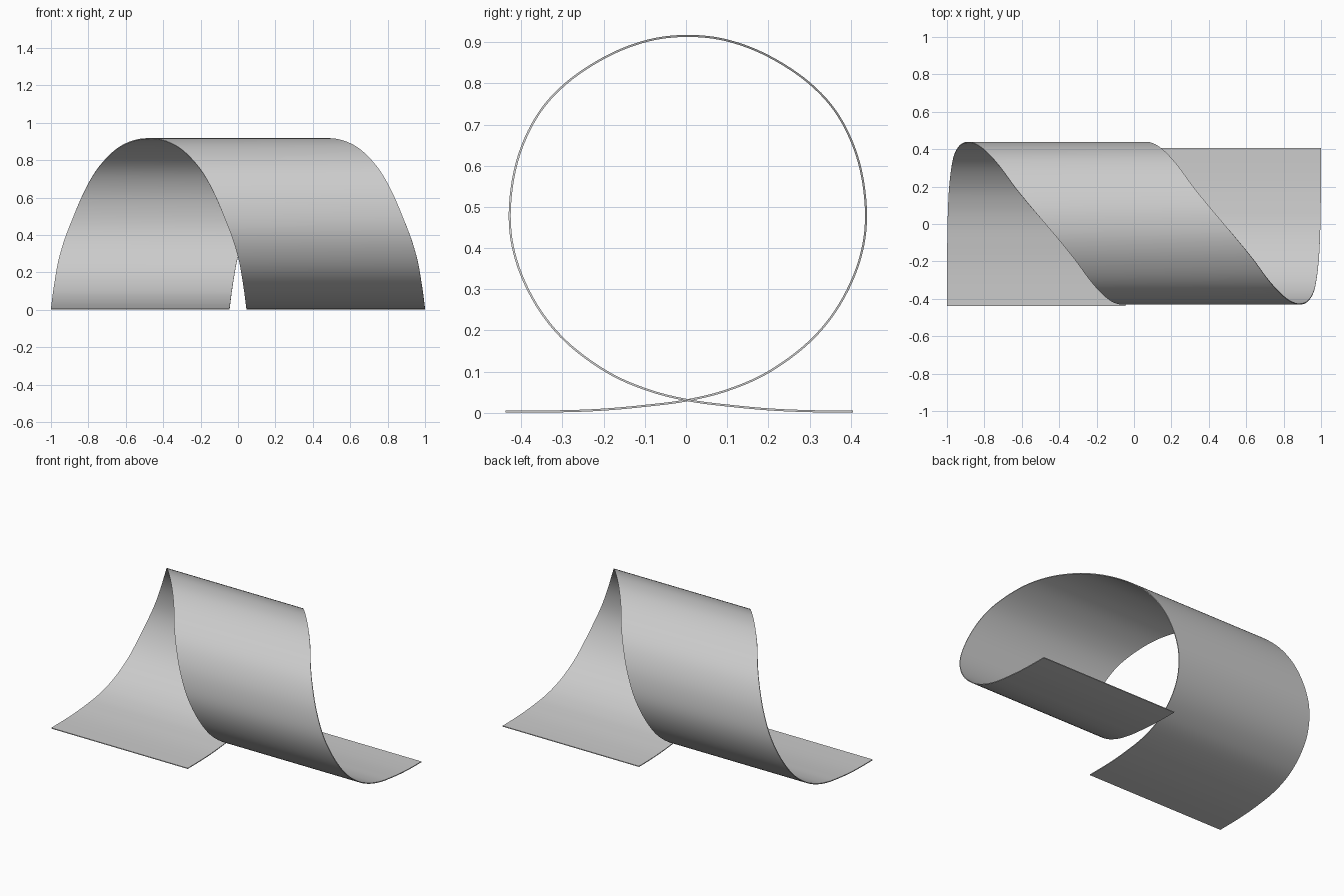
import bpy, bmesh
from mathutils import Vector

if "Cube" in bpy.data.objects:
    bpy.data.objects.remove(bpy.data.objects["Cube"])

# Half of the loop: (y, z, share of the sideways drift left), tail to crown
HALF = [(-.438, .003, 1), (-.3, .004, 1), (-.2, .008, .999), (-.1, .017, .997),
        (0, .030, .994), (.1, .055, .988), (.2, .099, .977), (.3, .173, .955),
        (.372, .262, .924), (.421, .37, .865), (.437, .48, .785), (.42, .607, .682),
        (.372, .718, .57), (.3, .80, .45), (.2, .866, .31), (.1, .904, .155),
        (.0045, .915, 0)]
MID, DRIFT, WIDTH, STEPS = -.4775, .5225, .955, 6

# Full path of the left edge, the second half is the first turned about the crown
path = [Vector((MID - DRIFT * f, y, z)) for y, z, f in HALF]
path += [Vector((2 * MID - p.x, .009 - p.y, p.z)) for p in reversed(path[:-1])]
path[-1].y = .405


def smooth_path(pts):
    ext = [2 * pts[0] - pts[1]] + pts + [2 * pts[-1] - pts[-2]]
    out = []
    for a, b, c, d in zip(ext, ext[1:], ext[2:], ext[3:]):
        for i in range(STEPS):
            t = i / STEPS
            out.append(.5 * (2 * b + (c - a) * t + (2 * a - 5 * b + 4 * c - d) * t * t
                             + (3 * b - a - 3 * c + d) * t ** 3))
    return out + [pts[-1]]


# Curled ribbon: sweep a straight line across x along the path
bm = bmesh.new()
rows = [(bm.verts.new(p), bm.verts.new(p + Vector((WIDTH, 0, 0))))
        for p in smooth_path(path)]
for (a, b), (c, d) in zip(rows, rows[1:]):
    bm.faces.new((a, b, d, c))
mesh = bpy.data.meshes.new("ribbon_loop")
bm.to_mesh(mesh)
bm.free()
ribbon = bpy.data.objects.new("ribbon_loop", mesh)
bpy.context.collection.objects.link(ribbon)

# Thin sheet thickness
mod = ribbon.modifiers.new("thickness", 'SOLIDIFY')
mod.thickness = .005
mod.offset = 0
bpy.context.view_layer.objects.active = ribbon
ribbon.select_set(True)
bpy.ops.object.modifier_apply(modifier=mod.name)
bpy.ops.object.shade_smooth_by_angle()
